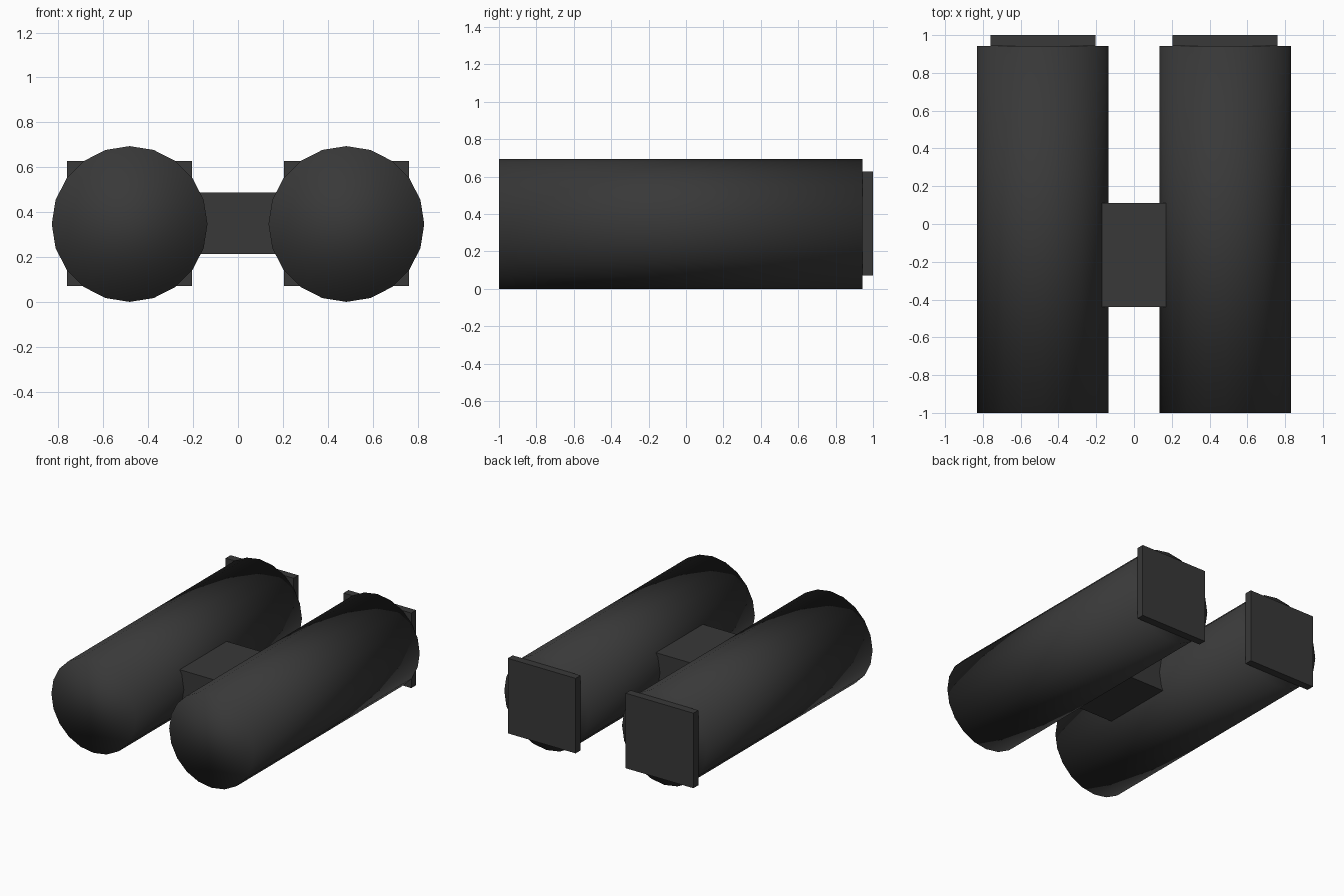
import bpy
import math

default = bpy.data.objects.get("Cube")
if default:
    bpy.data.objects.remove(default, do_unlink=True)

# Single dark material
dark = bpy.data.materials.new("charcoal")
dark.use_nodes = True
colour = (0.04, 0.04, 0.04, 1)
dark.diffuse_color = colour
dark.node_tree.nodes["Principled BSDF"].inputs["Base Color"].default_value = colour

RADIUS = 0.347
OFFSET = 0.483
FRONT, BACK, PLATE_BACK = -1.0, 0.943, 1.0


def finish(name):
    obj = bpy.context.object
    obj.name = name
    obj.data.materials.append(dark)
    return obj


def box(name, centre, size):
    bpy.ops.mesh.primitive_cube_add(size=1, location=centre)
    obj = finish(name)
    obj.scale = size
    bpy.ops.object.transform_apply(location=False, rotation=False, scale=True)
    return obj


for side, x in (("left", OFFSET), ("right", -OFFSET)):
    # Long tube, smooth shaded across its end caps
    bpy.ops.mesh.primitive_cylinder_add(
        vertices=20, radius=RADIUS, depth=BACK - FRONT,
        location=(x, (FRONT + BACK) / 2, RADIUS),
        rotation=(math.pi / 2, 0, 0))
    finish(side + "_tube")
    bpy.ops.object.shade_smooth()

    # Square plate on the rear end
    box(side + "_end_plate", (x, (BACK + PLATE_BACK) / 2, RADIUS + 0.002),
        (0.556, PLATE_BACK - BACK, 0.556))

# Block joining the two tubes
box("connecting_block", (0, -0.165, 0.35), (0.4, 0.55, 0.274))
